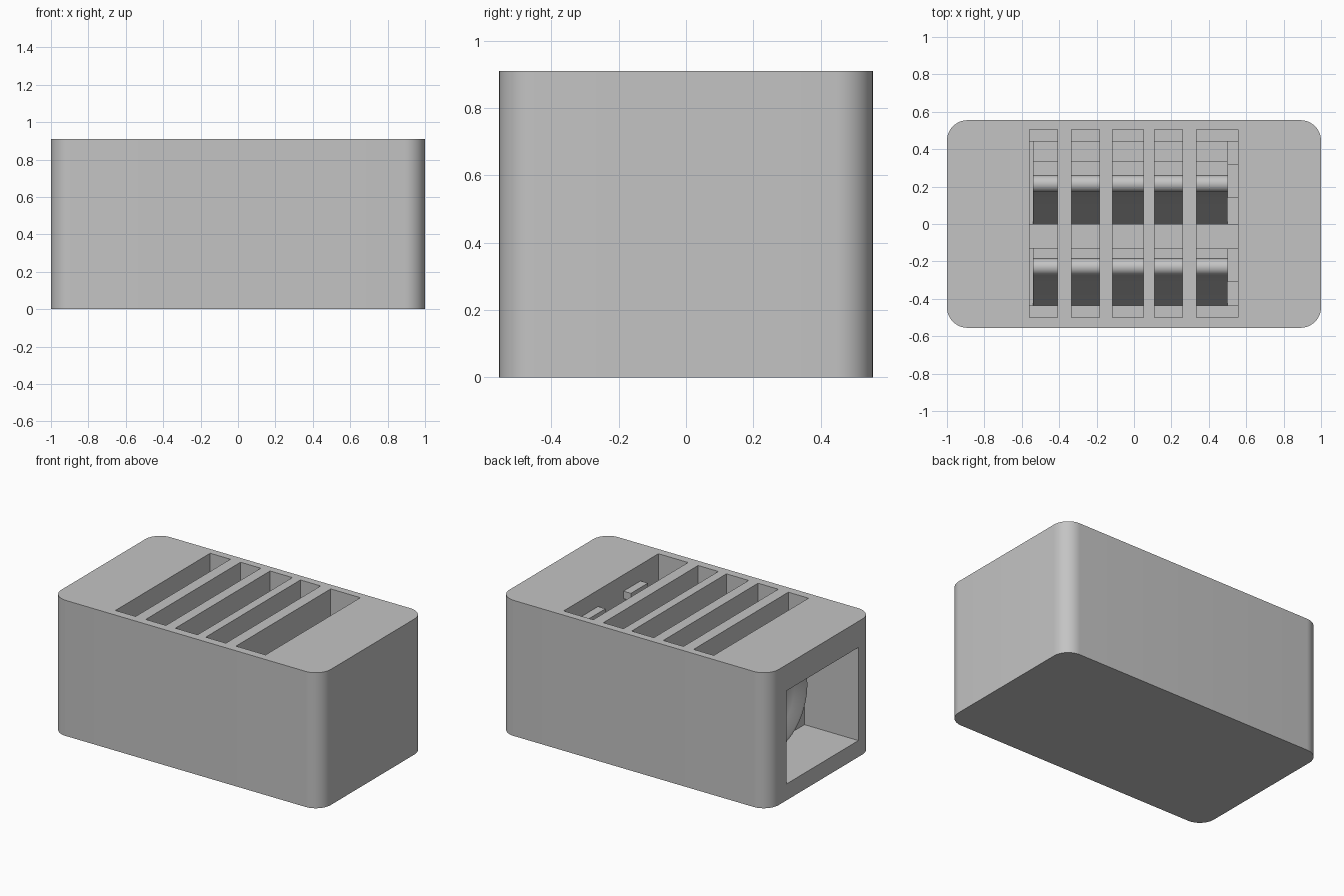
import bpy, bmesh, math
from mathutils import Vector

if "Cube" in bpy.data.objects:
    bpy.data.objects.remove(bpy.data.objects["Cube"], do_unlink=True)

grey = bpy.data.materials.new("plain grey")
grey.use_nodes = True
grey.diffuse_color = (0.55, 0.55, 0.55, 1)
grey.node_tree.nodes["Principled BSDF"].inputs["Base Color"].default_value = (0.55, 0.55, 0.55, 1)


def finish(name, bm):
    bmesh.ops.recalc_face_normals(bm, faces=bm.faces)
    mesh = bpy.data.meshes.new(name)
    bm.to_mesh(mesh)
    bm.free()
    mesh.materials.append(grey)
    obj = bpy.data.objects.new(name, mesh)
    bpy.context.collection.objects.link(obj)
    return obj


def box(name, xs, ys, zs, radius=0):
    """Box between limits, with optional rounding of its upright edges."""
    bm = bmesh.new()
    bmesh.ops.create_cube(bm, size=1)
    for v in bm.verts:
        v.co = Vector([r[0] if c < 0 else r[1] for c, r in zip(v.co, (xs, ys, zs))])
    if radius:
        upright = [e for e in bm.edges if abs(e.verts[0].co.z - e.verts[1].co.z) > 0.1]
        bmesh.ops.bevel(bm, geom=upright, offset=radius, segments=12, profile=0.5, affect='EDGES')
    return finish(name, bm)


def extrude_x(name, profile, x0, x1):
    """Prism along x from a (y, z) outline."""
    bm = bmesh.new()
    face = bm.faces.new([bm.verts.new((x0, y, z)) for y, z in profile])
    out = bmesh.ops.extrude_face_region(bm, geom=[face])
    moved = [g for g in out["geom"] if isinstance(g, bmesh.types.BMVert)]
    bmesh.ops.translate(bm, verts=moved, vec=(x1 - x0, 0, 0))
    return finish(name, bm)


def revolve_x(name, profile, y, z, steps=64):
    """Surface turned around an axis along x, from (x, radius) points."""
    bm = bmesh.new()
    verts = [bm.verts.new((px, y, z + r)) for px, r in profile]
    edges = [bm.edges.new(pair) for pair in zip(verts, verts[1:])]
    bmesh.ops.spin(bm, geom=verts + edges, cent=(0, y, z), axis=(1, 0, 0),
                   angle=math.tau, steps=steps, use_duplicate=False)
    bmesh.ops.remove_doubles(bm, verts=bm.verts, dist=1e-4)
    return finish(name, bm)


def smooth(obj):
    bpy.ops.object.select_all(action='DESELECT')
    obj.select_set(True)
    bpy.context.view_layer.objects.active = obj
    bpy.ops.object.shade_smooth_by_angle(angle=math.radians(30))


def cut(body, cutter):
    mod = body.modifiers.new(cutter.name, 'BOOLEAN')
    mod.operation, mod.solver, mod.object = 'DIFFERENCE', 'EXACT', cutter
    bpy.context.view_layer.objects.active = body
    bpy.ops.object.modifier_apply(modifier=mod.name)
    bpy.data.objects.remove(cutter, do_unlink=True)


# Rounded case with inner chamber, top vents and side opening
case = box("case", (-1, 1), (-0.555, 0.555), (0, 0.91), 0.11)
cut(case, box("chamber_cutter", (-0.56, 0.555), (-0.435, 0.44), (0.11, 0.68)))
slots = [(-0.56, -0.41), (-0.335, -0.185), (-0.115, 0.05), (0.11, 0.26), (0.335, 0.555)]
for slot in slots:
    cut(case, box("slot_cutter", slot, (-0.5, 0.505), (0.67, 1)))
cut(case, box("opening_cutter", (-1.1, -0.6), (-0.4, 0.36), (0.11, 0.735)))
smooth(case)

# Round reflector inside the side opening
reflector = revolve_x("reflector", [(-0.6, 0.31), (-0.67, 0.31), (-0.67, 0.29),
                                    (-0.635, 0.22), (-0.615, 0.12), (-0.61, 0)], -0.02, 0.423)
smooth(reflector)


# Two ribbed rails under the vents, each with a shelf, a rounded bead and a slope
def rail(name, back, mid, front):
    bead = [(mid + 0.045 * math.cos(a), 0.58 + 0.045 * math.sin(a))
            for a in [math.pi * i / 12 for i in range(13)]]
    outline = [(front, 0.11), (back, 0.11), (back, 0.6), (mid + 0.12, 0.6), (mid + 0.12, 0.58)]
    smooth(extrude_x(name, outline + bead + [(mid - 0.08, 0.45)], -0.54, 0.5))


rail("back_rail", 0.44, 0.215, 0.0)
rail("front_rail", -0.11, -0.23, -0.435)

# Central divider and the two end tabs
box("divider", (-0.56, 0.555), (-0.13, 0.0), (0.11, 0.66))
for side, ys in (("back", (0.14, 0.32)), ("front", (-0.31, -0.13))):
    box(side + "_tab", (0.5, 0.555), ys, (0.75, 0.8))
